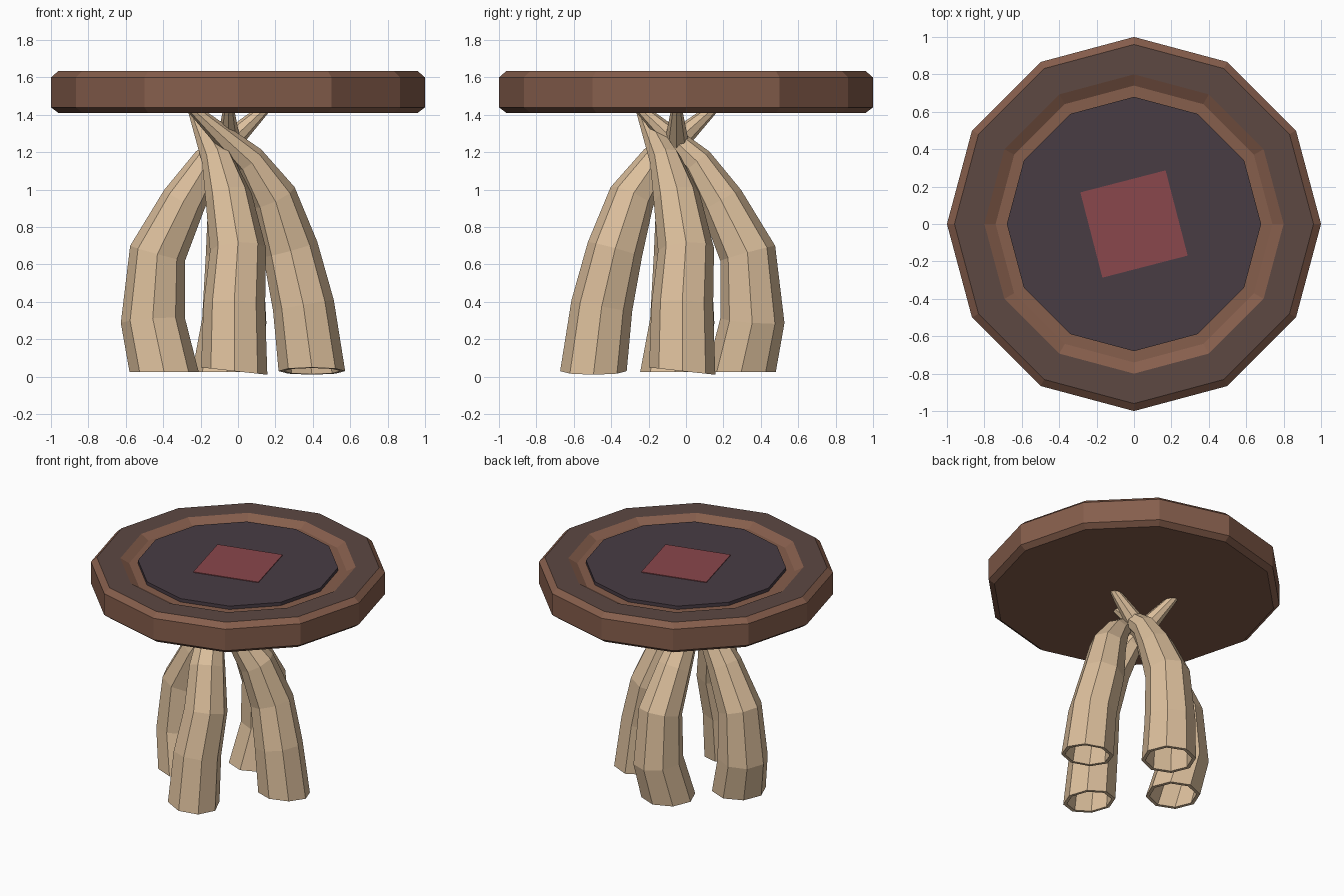
import bpy, bmesh, math
from mathutils import Vector, Matrix

if "Cube" in bpy.data.objects:
    bpy.data.objects.remove(bpy.data.objects["Cube"])


def material(name, hex_rgb):
    def lin(c):
        c /= 255
        return c / 12.92 if c <= 0.04045 else ((c + 0.055) / 1.055) ** 2.4
    m = bpy.data.materials.new(name)
    m.diffuse_color = (*[lin((hex_rgb >> s) & 255) for s in (16, 8, 0)], 1)
    m.use_nodes = True
    m.node_tree.nodes["Principled BSDF"].inputs["Base Color"].default_value = m.diffuse_color
    return m


BROWN = material("warm brown wood", 0x865E4C)
RING = material("dark brown wood", 0x5D4842)
INLAY = material("dark plum inlay", 0x483C44)
RED = material("dull red", 0x8A474C)
PALE = material("pale branch wood", 0xDCBF9C)


def finish(bm, name, *mats):
    me = bpy.data.meshes.new(name)
    bm.to_mesh(me)
    bm.free()
    for m in mats:
        me.materials.append(m)
    ob = bpy.data.objects.new(name, me)
    bpy.context.collection.objects.link(ob)
    return ob


def loft(bm, rings):
    """Join consecutive vertex rings and cap both ends."""
    for a, b in zip(rings, rings[1:]):
        n = len(a)
        for i in range(n):
            j = (i + 1) % n
            bm.faces.new((a[i], a[j], b[j], b[i]))
    bm.faces.new(rings[0])
    bm.faces.new(rings[-1])
    bmesh.ops.recalc_face_normals(bm, faces=bm.faces)


def turned(profile, sides=12, start=0.0):
    bm = bmesh.new()
    rings = []
    for r, z in profile:
        rings.append([bm.verts.new((r * math.cos(start + 2 * math.pi * i / sides),
                                    r * math.sin(start + 2 * math.pi * i / sides), z))
                      for i in range(sides)])
    loft(bm, rings)
    return bm


# Tabletop slab with chamfered rim and a sunken groove
bm = turned([(0.96, 1.41), (1.0, 1.44), (1.0, 1.60), (0.96, 1.635),
             (0.80, 1.635), (0.74, 1.60), (0.60, 1.60)])
for f in bm.faces:
    flat_top = f.normal.z > 0.95 and f.calc_center_median().z > 1.63
    f.material_index = 1 if flat_top else 0
finish(bm, "tabletop", BROWN, RING)

# Dark inlay disc standing in the groove
finish(turned([(0.68, 1.595), (0.68, 1.625)]), "inlay_disc", INLAY)

# Thin red square in the middle
finish(turned([(0.333, 1.622), (0.333, 1.630)], 4, math.radians(59.5)), "red_square", RED)

# Leg paths: (sideways, outward, height, radius), drawn for the front leg
STRAIGHT = [(0.03, 0.445, 0.03, 0.178), (0.03, 0.40, 0.38, 0.165), (0.05, 0.33, 0.68, 0.15),
            (0.00, 0.24, 0.96, 0.125), (-0.06, 0.11, 1.16, 0.085), (-0.19, -0.19, 1.43, 0.03)]
BOWED = [(0.01, 0.345, 0.025, 0.185), (-0.03, 0.405, 0.30, 0.172), (-0.03, 0.38, 0.66, 0.152),
         (-0.01, 0.24, 0.94, 0.12), (0.0, 0.11, 1.15, 0.085), (0.0, -0.19, 1.43, 0.03)]
WALL = 0.025


def leg(name, path, foot_normal, angle, sides=8):
    pts = [Vector((s, -o, z)) for s, o, z, _ in path]
    outer, inner = [], []
    bm = bmesh.new()
    for k, p in enumerate(pts):
        if k == 0:
            t = Vector(foot_normal).normalized()
        elif k == len(pts) - 1:
            t = (p - pts[k - 1]).normalized()
        else:
            t = ((p - pts[k - 1]).normalized() + (pts[k + 1] - p).normalized()).normalized()
        x = Vector((1, 0, 0))
        u = (x - t * x.dot(t)).normalized()
        v = t.cross(u)

        def ring(r):
            return [bm.verts.new(p + r * (u * math.cos(2 * math.pi * i / sides)
                                          + v * math.sin(2 * math.pi * i / sides)))
                    for i in range(sides)]
        outer.append(ring(path[k][3]))
        if k < 4:
            inner.append(ring(path[k][3] - WALL))
    # hollow inside, foot rim, then the outer skin up to the tip
    loft(bm, inner[::-1] + outer)
    bm.transform(Matrix.Translation((-0.05, -0.05, 0)) @ Matrix.Rotation(math.radians(angle), 4, 'Z'))
    finish(bm, name, PALE)


# Four crossing legs, two of each shape
leg("front_leg", STRAIGHT, (0.11, 0, 1), 0)
leg("right_leg", STRAIGHT, (0.11, 0, 1), 90)
leg("back_leg", BOWED, (0, 0, 1), 180)
leg("left_leg", BOWED, (0, 0, 1), 270)
